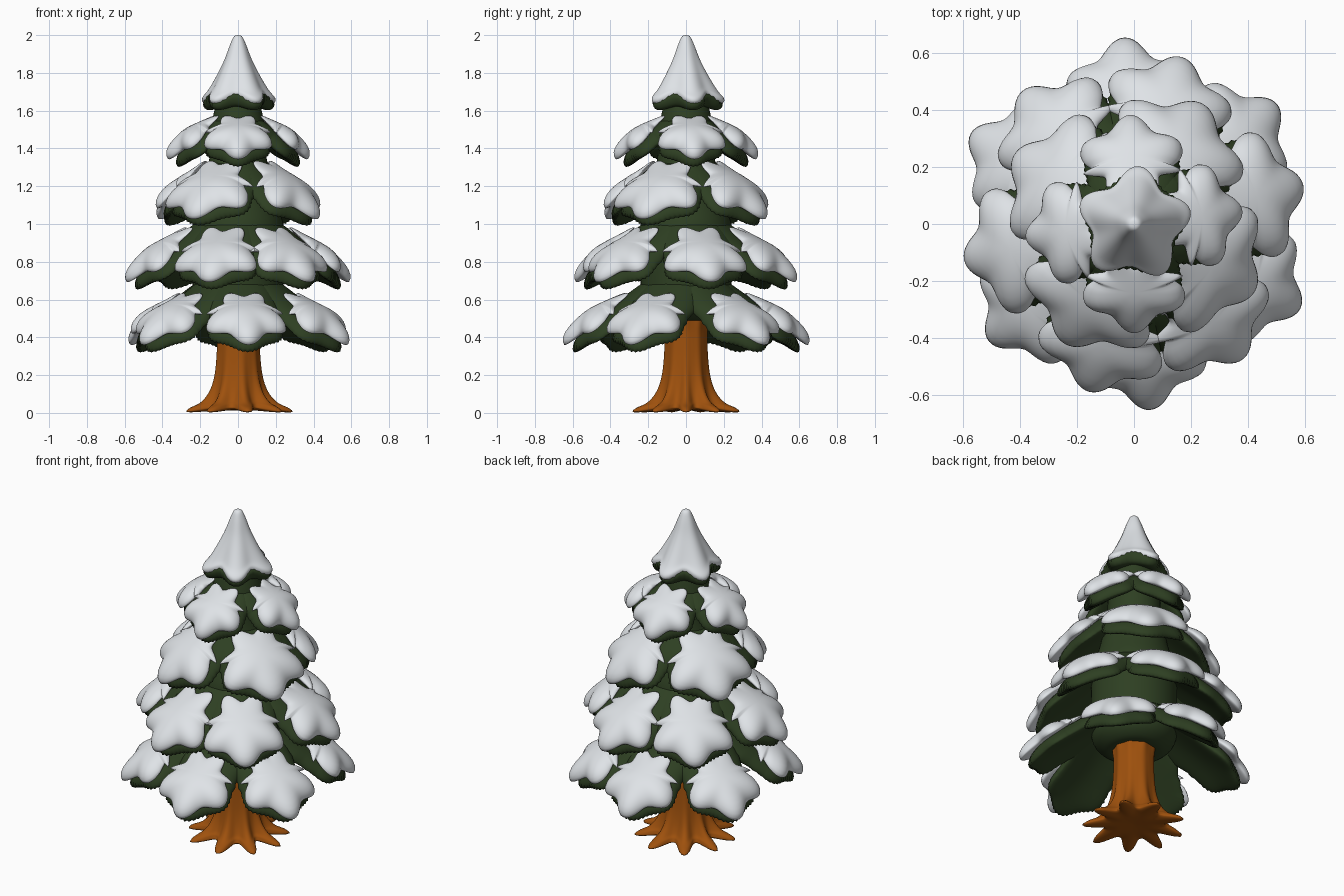
import bpy, bmesh, math
from math import sin, cos, pi, radians

if "Cube" in bpy.data.objects:
    bpy.data.objects.remove(bpy.data.objects["Cube"])


def material(name, rgb):
    m = bpy.data.materials.new(name)
    m.diffuse_color = (*rgb, 1)
    m.use_nodes = True
    m.node_tree.nodes["Principled BSDF"].inputs["Base Color"].default_value = m.diffuse_color
    return m


WOOD = material("orange_brown_bark", (0.345, 0.082, 0.004))
GREEN = material("dark_fir_green", (0.027, 0.050, 0.016))
SNOW = material("snow_white", (0.74, 0.77, 0.80))


def wrap(bm, rows, cols, point):
    """Closed surface of rows x cols; point(row 0..1, angle) gives a position."""
    grid = [[bm.verts.new(point(i / rows, 2 * pi * j / cols)) for j in range(cols)]
            for i in range(rows + 1)]
    for i in range(rows):
        for j in range(cols):
            k = (j + 1) % cols
            bm.faces.new((grid[i][j], grid[i + 1][j], grid[i + 1][k], grid[i][k]))


def finish(bm, name, mat):
    bmesh.ops.remove_doubles(bm, verts=bm.verts, dist=1e-5)
    bmesh.ops.recalc_face_normals(bm, faces=bm.faces)
    me = bpy.data.meshes.new(name)
    bm.to_mesh(me)
    bm.free()
    me.materials.append(mat)
    me.polygons.foreach_set("use_smooth", [True] * len(me.polygons))
    ob = bpy.data.objects.new(name, me)
    bpy.context.collection.objects.link(ob)
    return ob


def interp(pts, t):
    """Smooth path through (r, z) points, t in 0..1 (Catmull-Rom)."""
    x = t * (len(pts) - 1)
    i = min(int(x), len(pts) - 2)
    f = x - i
    p = [pts[max(0, min(len(pts) - 1, i + d))] for d in (-1, 0, 1, 2)]
    return [0.5 * (2 * b + (c - a) * f + (2 * a - 5 * b + 4 * c - d) * f * f
                   + (3 * b - a - 3 * c + d) * f ** 3) for a, b, c, d in zip(*p)]


def pad(bm, angle, sc, zc, front, side, back, slope, snow):
    """One drooping branch: lobed snow sheet or the serrated needles below it."""
    tilt = math.atan(slope)
    base, up, down = (0.008, 0.055, 0.025) if snow else (-0.055, 0.055, 0.03)
    if not snow:
        back = sc - 0.06
    ca, sa = cos(angle), sin(angle)

    def point(row, phi):
        th = row * pi
        rho = sin(th)
        d = phi if phi <= pi else phi - 2 * pi
        lobe = cos(5 * d) if abs(d) < radians(108) else -cos(7 * (abs(d) - pi)) * 1.5
        if abs(d) >= radians(108) and not snow:
            lobe = 0
        amp = 0.13 if snow else 0.06
        r = rho * (1 + amp * lobe * rho * rho)
        if not snow:                       # needle teeth on the rim
            r *= 1 - 0.035 * rho ** 6 * (round(phi / (2 * pi) * 96) % 2)
        ds = r * cos(phi) * (front if cos(phi) > 0 else back)
        t = r * sin(phi) * side
        if ds < 0:                         # snow narrows, needles close the skirt
            t *= 1 + (0.12 if snow else -0.25) * ds / back
        z = zc - slope * ds - 0.7 * ds * abs(ds) * (ds > 0) - 1.2 * t * t
        puff = math.sqrt(max(0, 1 - rho ** 4))
        thick = max(0, min(1, (ds + back) / (back + 0.4 * front)))
        puff *= 0.35 + 0.65 * thick * thick * (3 - 2 * thick) if snow else 1
        off = base + (up if th < pi / 2 else -down) * puff
        if snow and th < pi / 2 and abs(d) < radians(108):   # ridges into the lobes
            off += 0.02 * lobe * rho ** 4 * puff
        s = sc + ds + off * sin(tilt)
        z += off * cos(tilt)
        return (s * ca - t * sa, s * sa + t * ca, z)

    wrap(bm, 18, 96, point)


# Branch tiers: angles, then centre radius, centre height, front, side, back, slope
TIERS = [
    ((-85, -27, 40, 93, 151, 219), 0.445, 0.530, 0.175, 0.195, 0.125, 0.75),
    ((13, 74, 130, 192, 255, 309), 0.410, 0.860, 0.165, 0.205, 0.14, 0.80),
    ((60, 150, 240, 331), 0.280, 1.215, 0.170, 0.225, 0.125, 0.88),
    ((7, 92, 187, 270), 0.210, 1.485, 0.140, 0.165, 0.095, 0.82),
]
for n, (angles, *dims) in enumerate(TIERS, 1):
    for label, mat, snow in (("needles", GREEN, False), ("snow", SNOW, True)):
        bm = bmesh.new()
        for a in angles:
            pad(bm, radians(a), *dims, snow)
        finish(bm, f"tier_{n}_{label}", mat)

# Green core behind the branches
CORE = [(0, 0.50), (0.10, 0.49), (0.17, 0.50), (0.23, 0.56), (0.24, 0.68), (0.24, 0.88),
        (0.24, 1.0), (0.20, 1.12), (0.17, 1.25), (0.15, 1.36), (0.145, 1.48),
        (0.13, 1.58), (0.10, 1.66), (0, 1.72)]


def core_point(row, phi):
    r, z = interp(CORE, row)
    return (max(0, r) * cos(phi), max(0, r) * sin(phi), z)


bm = bmesh.new()
wrap(bm, 52, 48, core_point)
finish(bm, "green_core", GREEN)


# Treetop: lobed snow cap over a serrated green skirt
def top_point(profile, serrate):
    def point(row, phi):
        r, z = interp(profile, row)
        r = max(0, r)
        edge = min(1, r / 0.18)
        lobe = cos(5 * (phi - radians(13)))
        if serrate:
            r *= 1 - 0.04 * edge ** 4 * (round(phi / (2 * pi) * 80) % 2)
        z -= 0.02 * lobe * edge ** 3
        r *= 1 + (0.10 if serrate else 0.16) * lobe * edge ** 1.5
        return (r * cos(phi), r * sin(phi), z)
    return point


CAP = [(0, 2.0), (0.022, 1.992), (0.042, 1.95), (0.072, 1.87), (0.11, 1.79), (0.148, 1.72),
       (0.174, 1.685), (0.172, 1.66), (0.15, 1.66), (0, 1.70)]
SKIRT = [(0, 1.75), (0.1, 1.72), (0.165, 1.675), (0.178, 1.645), (0.155, 1.615), (0.1, 1.62), (0, 1.64)]
bm = bmesh.new()
wrap(bm, 40, 80, top_point(CAP, False))
finish(bm, "treetop_snow", SNOW)
bm = bmesh.new()
wrap(bm, 24, 80, top_point(SKIRT, True))
finish(bm, "treetop_needles", GREEN)

# Trunk flaring into nine pointed roots
TRUNK = [(0, 0.55), (0.11, 0.55), (0.112, 0.42), (0.115, 0.30), (0.125, 0.19), (0.145, 0.11),
         (0.175, 0.055), (0.21, 0.025), (0.215, 0.003), (0.12, 0.012), (0, 0.02)]


def trunk_point(row, phi):
    r, z = interp(TRUNK, row)
    r = max(0, r)
    grow = max(0, min(1, (r - 0.105) / 0.11))
    root = (0.5 + 0.5 * cos(9 * phi + 0.5 * sin(2 * phi))) ** 1.5
    r *= 1 + grow * (0.52 * root - 0.22)
    z += 0.02 * grow * (1 - root)
    return (r * cos(phi), r * sin(phi), max(0, z))


bm = bmesh.new()
wrap(bm, 50, 108, trunk_point)
finish(bm, "trunk_with_roots", WOOD)
